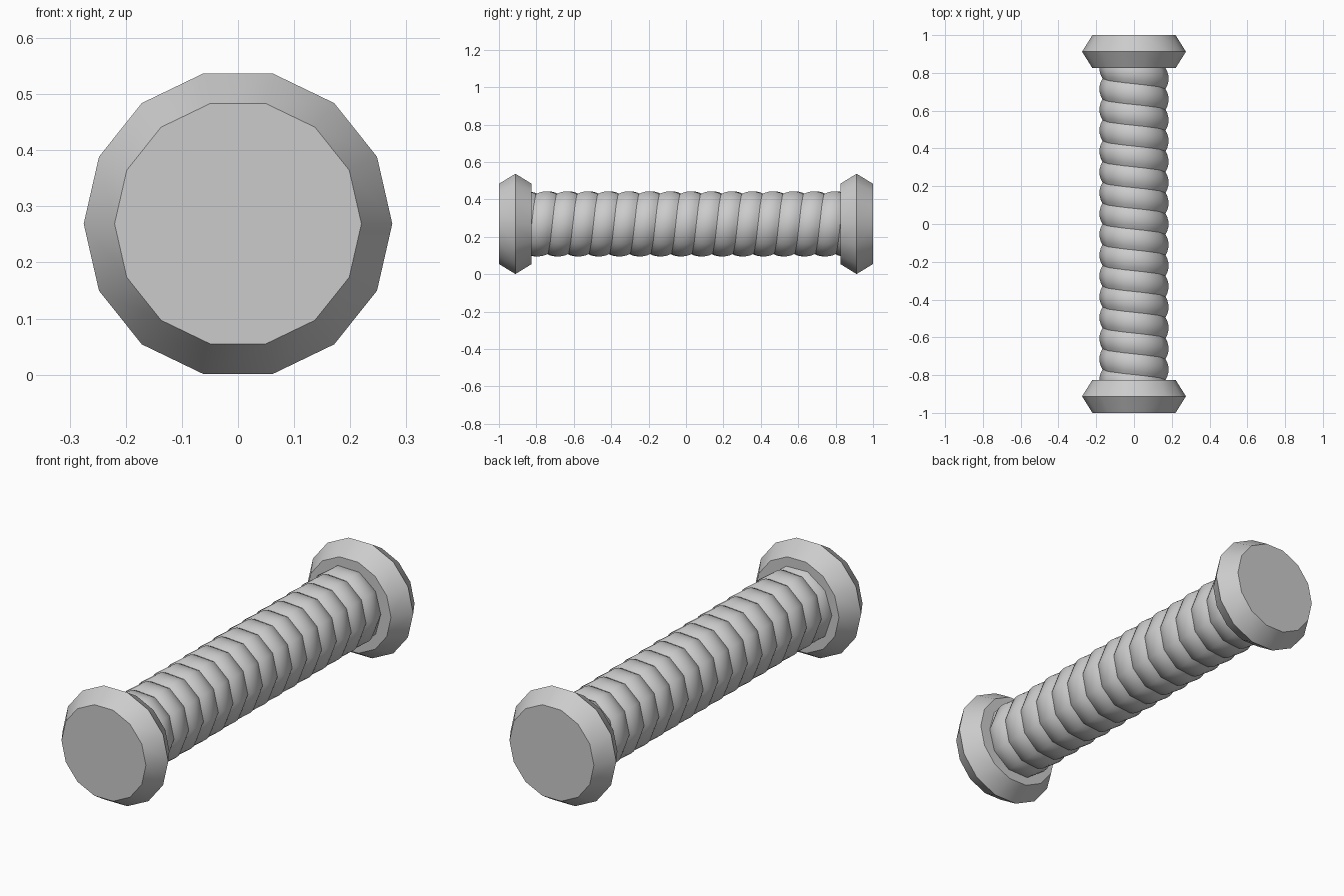
import bpy, bmesh, math

if "Cube" in bpy.data.objects:
    bpy.data.objects.remove(bpy.data.objects["Cube"])

ZC = 0.269
grey = bpy.data.materials.new("light grey")
grey.diffuse_color = (0.6, 0.6, 0.6, 1)
grey.use_nodes = True
grey.node_tree.nodes["Principled BSDF"].inputs["Base Color"].default_value = grey.diffuse_color

def finish(name, bm, angle):
    bmesh.ops.recalc_face_normals(bm, faces=bm.faces)
    me = bpy.data.meshes.new(name)
    bm.to_mesh(me)
    bm.free()
    ob = bpy.data.objects.new(name, me)
    bpy.context.collection.objects.link(ob)
    me.materials.append(grey)
    bpy.ops.object.select_all(action='DESELECT')
    ob.select_set(True)
    bpy.context.view_layer.objects.active = ob
    bpy.ops.object.shade_smooth_by_angle(angle=math.radians(angle))

def cap(name, s):
    # 14-sided end cap, widest in the middle
    bm = bmesh.new()
    rings = []
    for y, r in ((0.825, 0.22), (0.912, 0.275), (1.0, 0.22)):
        rings.append([bm.verts.new((r * math.cos(a), s * y, ZC + r * math.sin(a)))
                      for a in (2 * math.pi * i / 14 for i in range(14))])
    for p, q in zip(rings, rings[1:]):
        for i in range(14):
            j = (i + 1) % 14
            bm.faces.new((p[i], p[j], q[j], q[i]))
    bm.faces.new(rings[0])
    bm.faces.new(rings[-1])
    finish(name, bm, 30)

cap("front_end_cap", -1)
cap("back_end_cap", 1)

# ten-sided shaft wound as a single helix with a rounded, scalloped profile
PITCH, STEPS, SUB, TURNS = 0.11, 10, 6, 16
bm = bmesh.new()
cols = []
for i in range(STEPS + 1):
    a = 2 * math.pi * i / STEPS
    col = []
    for k in range(TURNS * SUB + 1):
        t = (k % SUB) / SUB
        r = 0.167 + 0.016 * math.sin(math.pi * t) ** 0.8
        y = -0.935 + PITCH * (k / SUB + i / STEPS)
        col.append(bm.verts.new((r * math.cos(a), y, ZC + r * math.sin(a))))
    cols.append(col)
for p, q in zip(cols, cols[1:]):
    for k in range(TURNS * SUB):
        bm.faces.new((p[k], q[k], q[k + 1], p[k + 1]))
bmesh.ops.remove_doubles(bm, verts=bm.verts, dist=0.0005)
finish("ribbed_shaft", bm, 45)
